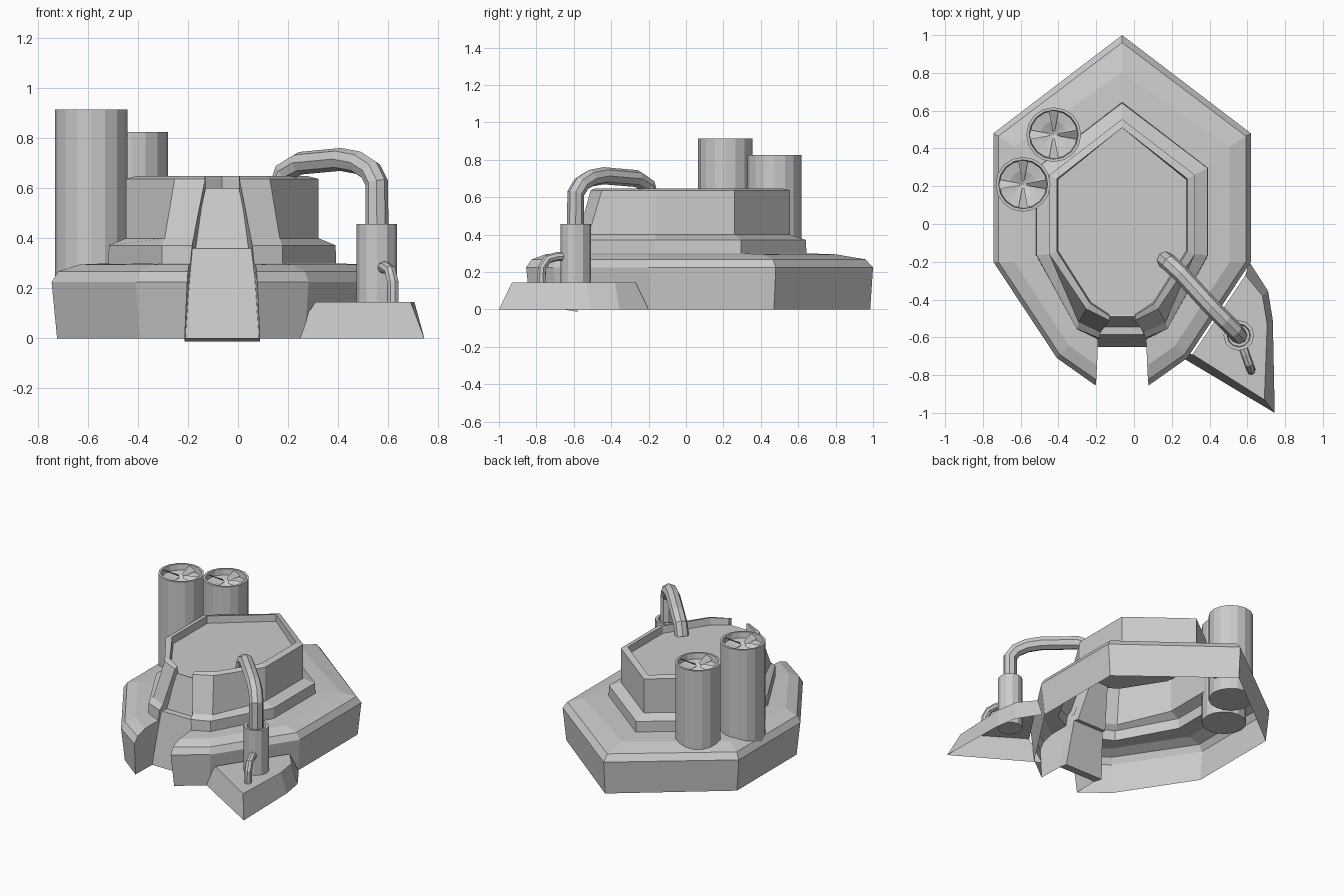
import bpy, bmesh
from math import sin, cos, pi

if "Cube" in bpy.data.objects:
    bpy.data.objects.remove(bpy.data.objects["Cube"])

CX = -0.063  # symmetry axis of the building


def make(name, bm, smooth=False):
    bmesh.ops.remove_doubles(bm, verts=bm.verts, dist=1e-5)
    bmesh.ops.recalc_face_normals(bm, faces=bm.faces)
    me = bpy.data.meshes.new(name)
    bm.to_mesh(me)
    bm.free()
    ob = bpy.data.objects.new(name, me)
    bpy.context.collection.objects.link(ob)
    for p in me.polygons:
        p.use_smooth = smooth
    return ob


def loft(bm, rings, closed=False):
    vs = [[bm.verts.new(p) for p in r] for r in rings]
    for a, b in zip(vs, vs[1:]):
        n = len(a)
        for i in range(n if closed else n - 1):
            j = (i + 1) % n
            bm.faces.new((a[i], a[j], b[j], b[i]))
    return vs


def tier_ring(z, apex, half):
    """Mirrored open ring: front-right end -> back apex -> front-left end."""
    right = [(CX + u, y, z) for u, y in reversed(half)]
    left = [(CX - u, y, z) for u, y in half]
    return right + [(CX, apex, z)] + left


def lathe(name, profile, x, y, n=16):
    bm = bmesh.new()
    loft(bm, [[(x + r * cos(2 * pi * i / n), y + r * sin(2 * pi * i / n), z)
               for i in range(n)] for r, z in profile], True)
    bmesh.ops.remove_doubles(bm, verts=bm.verts, dist=1e-5)
    return make(name, bm)


def pipe(name, pts, r):
    cu = bpy.data.curves.new(name, 'CURVE')
    cu.dimensions = '3D'
    cu.bevel_depth, cu.bevel_resolution, cu.use_fill_caps = r, 2, True
    sp = cu.splines.new('POLY')
    sp.points.add(len(pts) - 1)
    for p, co in zip(sp.points, pts):
        p.co = (*co, 1)
    sp.use_smooth = False
    ob = bpy.data.objects.new(name, cu)
    bpy.context.collection.objects.link(ob)


# Stepped hollow shell: base, middle tier, upper tier, rim and sunken roof
rings = [
    tier_ring(0, .985, [(.66, .47), (.66, -.19), (.33, -.69), (.15, -.83)]),
    tier_ring(.225, 1.0, [(.682, .48), (.682, -.2), (.345, -.71), (.14, -.855)]),
    tier_ring(.268, .96, [(.655, .465), (.655, -.2), (.33, -.69), (.137, -.825)]),
    tier_ring(.295, .80, [(.57, .41), (.57, -.2), (.28, -.645), (.133, -.75)]),
    tier_ring(.30, .645, [(.455, .295), (.455, -.165), (.24, -.555), (.127, -.61)]),
    tier_ring(.372, .64, [(.453, .295), (.453, -.165), (.24, -.555), (.12, -.605)]),
    tier_ring(.40, .555, [(.385, .26), (.385, -.16), (.23, -.52), (.115, -.575)]),
    tier_ring(.637, .555, [(.385, .26), (.385, -.16), (.19, -.45), (.068, -.51)]),
    tier_ring(.648, .51, [(.345, .24), (.345, -.145), (.17, -.42), (.068, -.485)]),
    tier_ring(.60, .51, [(.34, .235), (.34, -.14), (.165, -.415), (.066, -.48)]),
]
bm = bmesh.new()
vs = loft(bm, rings)
bm.faces.new(vs[-1])
for k, s in ((0, 1), (-1, -1)):  # end caps beside the entrance
    bm.faces.new([r[k] for r in vs] + [bm.verts.new((CX + s * .145, -.6, 0))])
make("stepped_shell", bm)

# Entrance panel between the two ends
bm = bmesh.new()
loft(bm, [[(CX - u, y, z), (CX + u, y, z)] for u, y, z in
          ((.15, -.65, 0), (.12, -.585, .36), (.115, -.545, .362), (.067, -.49, .6))])
panel = make("entrance_panel", bm)
sol = panel.modifiers.new("thickness", 'SOLIDIFY')
sol.thickness, sol.offset = .07, 0
bm = bmesh.new()
bm.from_mesh(panel.data)
if sum(f.normal.y for f in bm.faces) > 0:
    bmesh.ops.reverse_faces(bm, faces=bm.faces)
bm.to_mesh(panel.data)
bm.free()
sol.offset = -1

# Two fan chimneys
for k, (x, y, top) in enumerate(((-.587, .21, .915), (-.425, .473, .825))):
    lathe(f"chimney_{k}", [(0, .2), (.145, .2), (.145, top), (.13, top),
                           (.125, top - .04), (.07, top - .05), (0, top - .08)], x, y)
    bm = bmesh.new()
    for b in range(4):
        a = b * pi / 2
        quad = []
        for r, da, dz in ((.02, -.3, -.035), (.13, -.2, -.03),
                          (.13, .2, -.005), (.02, .3, -.015)):
            quad.append(bm.verts.new((x + r * cos(a + da), y + r * sin(a + da), top + dz)))
        bm.faces.new(quad)
    make(f"fan_blades_{k}", bm)

# Sloped foot under the pump
bm = bmesh.new()
foot = loft(bm, [
    [(.21, -.68, 0), (.745, -1, 0), (.735, -.51, 0), (.71, -.355, 0), (.61, -.2, 0)],
    [(.31, -.69, .145), (.69, -.93, .145), (.705, -.53, .145), (.68, -.38, .145),
     (.59, -.27, .145)]])
bm.faces.new(foot[1])
make("pump_foot", bm)

# Pump cylinder with an open collar, and its pipes
lathe("pump_cylinder", [(0, .09), (.081, .09), (.081, .457), (.062, .457),
                        (.058, .43), (0, .43)], .555, -.59, 12)
pipe("roof_pipe", [(.555, -.59, .4), (.555, -.59, .62), (.53, -.56, .67), (.48, -.51, .702),
                   (.41, -.44, .715), (.25, -.265, .70), (.19, -.21, .665),
                   (.165, -.19, .59)], .046)
pipe("side_pipe", [(.57, -.63, .283), (.59, -.69, .283), (.608, -.74, .27),
                   (.619, -.77, .225), (.62, -.775, .12)], .024)
